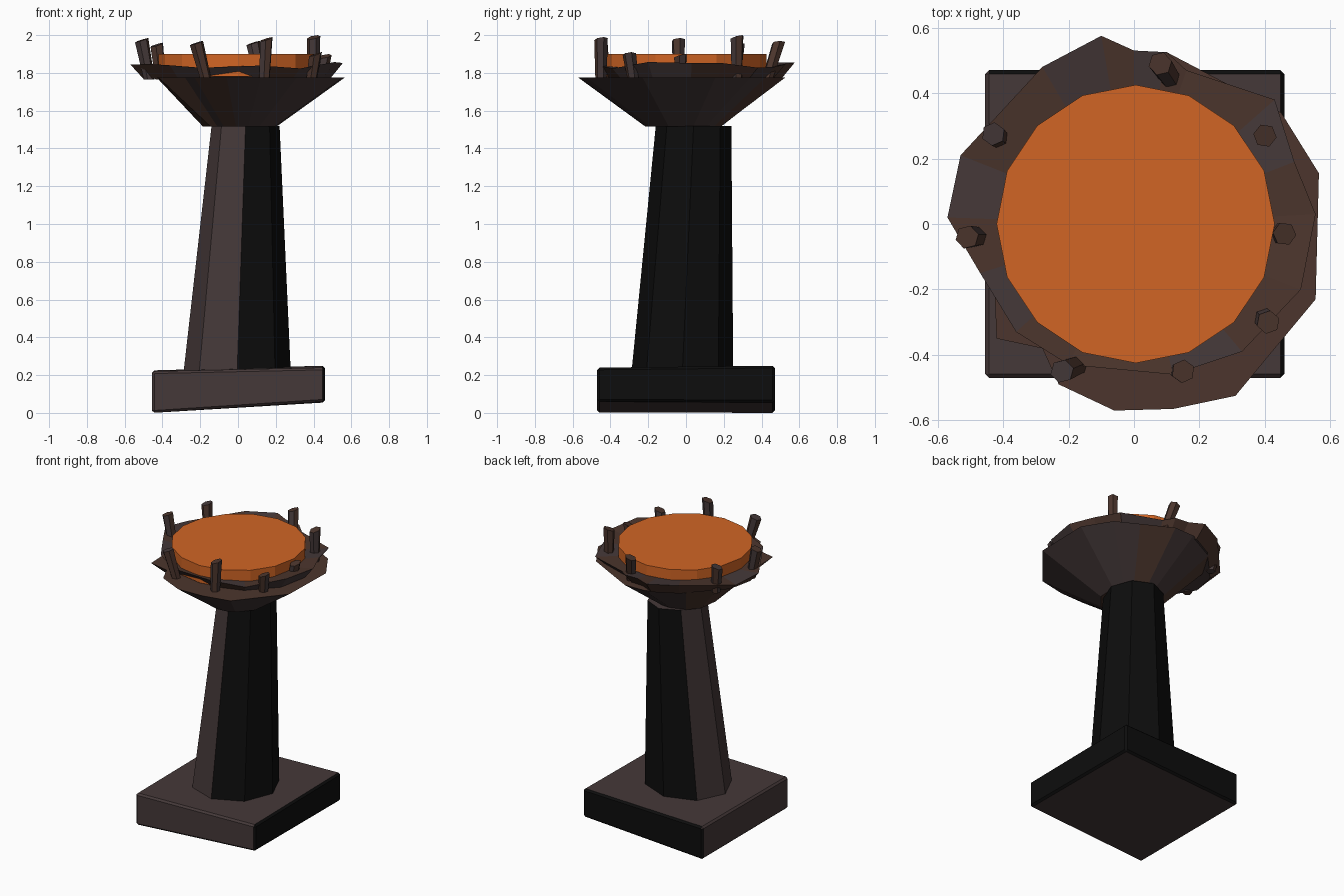
import bpy
import bmesh
import math
import random
from mathutils import Vector

random.seed(4)
if "Cube" in bpy.data.objects:
    bpy.data.objects.remove(bpy.data.objects["Cube"], do_unlink=True)


def material(name, red, green, blue):
    mat = bpy.data.materials.new(name)
    mat.use_nodes = True
    color = (red, green, blue, 1)
    mat.diffuse_color = color
    shader = mat.node_tree.nodes["Principled BSDF"]
    shader.inputs["Base Color"].default_value = color
    shader.inputs["Roughness"].default_value = 0.9
    return mat


stone = material("warm grey stone", 0.059, 0.040, 0.040)
soot = material("soot black", 0.004, 0.004, 0.004)
rust = material("rusty brown", 0.072, 0.036, 0.026)
ember = material("ember orange", 0.64, 0.13, 0.018)


def circle(sides, radius_x, radius_y, center_x, center_y, z, turn=0.0):
    """One horizontal ring of points."""
    ring = []
    for i in range(sides):
        angle = math.tau * i / sides + turn
        ring.append(Vector((center_x + radius_x * math.cos(angle),
                            center_y + radius_y * math.sin(angle), z)))
    return ring


def loft(name, rings, materials, rule=None, bevel=0):
    """Skin a closed solid over rings of equal point count."""
    bm = bmesh.new()
    loops = [[bm.verts.new(p) for p in ring] for ring in rings]
    count = len(loops[0])
    for low, high in zip(loops, loops[1:]):
        for i in range(count):
            j = (i + 1) % count
            bm.faces.new((low[i], low[j], high[j], high[i]))
    bm.faces.new(loops[0][::-1])
    bm.faces.new(loops[-1])
    if bevel:
        bmesh.ops.bevel(bm, geom=bm.edges[:], offset=bevel, segments=1,
                        affect='EDGES')
    bmesh.ops.recalc_face_normals(bm, faces=bm.faces[:])
    for face in bm.faces:
        face.normal_update()
        if rule:
            face.material_index = rule(face)
    mesh = bpy.data.meshes.new(name)
    bm.to_mesh(mesh)
    bm.free()
    for mat in materials:
        mesh.materials.append(mat)
    obj = bpy.data.objects.new(name, mesh)
    bpy.context.collection.objects.link(obj)
    return obj


def sooty_side(face):
    """The left and back sides are blackened."""
    return int(face.normal.x > 0.25 or face.normal.y > 0.6)


def mottled(face):
    """Mostly rust, with a few grey faces."""
    return int(random.random() < 0.35)


# Tilted square plinth, from its four corners
corners = [(-0.455, -0.47, 0.0, 0.22), (0.46, -0.47, 0.06, 0.24),
           (0.46, 0.47, 0.055, 0.25), (-0.455, 0.47, 0.0, 0.225)]
loft("plinth",
     [[Vector((x, y, low)) for x, y, low, high in corners],
      [Vector((x, y, high)) for x, y, low, high in corners]],
     [stone, soot], sooty_side, bevel=0.012)

# Leaning octagonal column
loft("column",
     [circle(8, 0.285, 0.27, -0.005, -0.02, 0.2),
      circle(8, 0.18, 0.2, 0.04, 0.04, 1.52)],
     [stone, soot], sooty_side)

# Flared bowl with an uneven rim
bowl_rim = [(0.565, 0.155), (0.45, 0.34), (0.3, 0.42), (0.1, 0.525),
            (-0.05, 0.52), (-0.28, 0.4), (-0.4, 0.2), (-0.43, -0.1),
            (-0.42, -0.35), (-0.28, -0.38), (-0.23, -0.49), (-0.06, -0.57),
            (0.12, -0.565), (0.31, -0.525), (0.555, -0.23)]
foot = []
for x, y in bowl_rim:
    out = Vector((x, y, 0)).normalized() * 0.2
    foot.append(out + Vector((0.01, -0.015, 1.515)))
loft("bowl", [foot, [Vector((x, y, 1.775)) for x, y in bowl_rim]],
     [rust, stone], mottled)

# Jagged collar resting on the bowl
collar_edge = [(0.555, 0.03), (0.49, 0.19), (0.43, 0.38), (0.16, 0.47),
               (0.1, 0.525), (0, 0.53), (-0.1, 0.575), (-0.28, 0.48),
               (-0.53, 0.21), (-0.57, 0.02), (-0.47, -0.15), (-0.36, -0.33),
               (-0.2, -0.43), (0.12, -0.46), (0.33, -0.39), (0.51, -0.2)]
edge = [Vector((x, y, random.uniform(1.82, 1.86))) for x, y in collar_edge]
under = [Vector((p.x * 0.88, p.y * 0.88, 1.77)) for p in edge]
inner = []
for p in edge:
    flat = Vector((p.x, p.y, 0)).normalized() * 0.4
    inner.append(flat + Vector((0, 0, 1.825)))
loft("collar", [under, edge, inner], [rust, stone], mottled)

# Glowing disc of embers
loft("ember_disc",
     [circle(16, 0.425, 0.425, 0.005, 0, z) for z in (1.78, 1.9)], [ember])

# Bent hexagonal spikes around the rim: foot x, y then tip x, y, z
spikes = [(0.12, 0.43, 0.08, 0.49, 1.97), (0.4, 0.27, 0.4, 0.27, 2.0),
          (0.44, -0.03, 0.46, -0.03, 1.9), (0.39, -0.28, 0.41, -0.3, 1.91),
          (0.14, -0.45, 0.15, -0.45, 1.99), (-0.17, -0.43, -0.22, -0.45, 1.97),
          (-0.41, 0.26, -0.43, 0.275, 1.96), (-0.47, -0.04, -0.51, -0.04, 1.985)]
for n, (x, y, tip_x, tip_y, tip_z) in enumerate(spikes):
    turn = random.random()
    bottom = circle(6, 0.03, 0.03, x, y, 1.765, turn)
    top = circle(6, 0.036, 0.036, tip_x, tip_y, tip_z - 0.012, turn)
    for i, p in enumerate(top):
        p.z += 0.012 * math.cos(math.tau * i / 6)
    loft(f"spike_{n + 1}", [bottom, top], [rust, stone], mottled)
